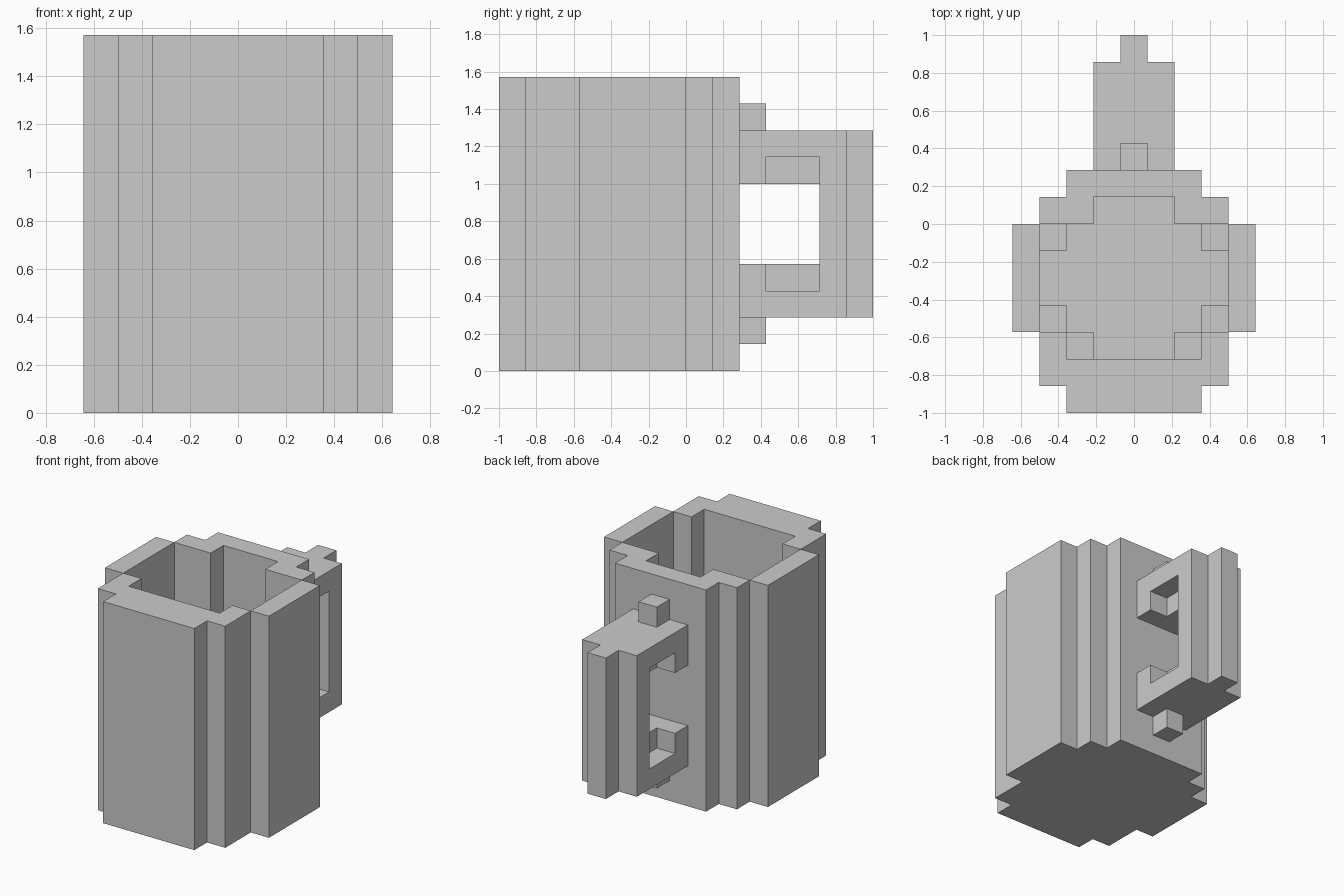
import bpy, bmesh
from itertools import product
from mathutils import Vector

if "Cube" in bpy.data.objects:
    bpy.data.objects.remove(bpy.data.objects["Cube"])

U = 2 / 14  # edge length of one block


def block(hw, y0, y1, z0, z1):
    """Blocks of a box centred on x = 0, reaching hw blocks to each side."""
    return set(product(range(-hw, hw + 1), range(y0, y1), range(z0, z1)))


def corner(x, y, z):
    """A pair of single blocks mirrored in x."""
    return {(x, y, z), (-x, y, z)}


def build(name, cells, solid):
    """Skin the blocks with the faces that are open to the air, then merge flat areas."""
    bm = bmesh.new()
    verts = {}

    def vert(p):
        if p not in verts:
            verts[p] = bm.verts.new(((p[0] - 0.5) * U, p[1] * U, p[2] * U))
        return verts[p]

    for c in sorted(cells):
        for axis, side in product(range(3), (0, 1)):
            n = list(c)
            n[axis] += 2 * side - 1
            if tuple(n) in solid:
                continue
            a, b = (axis + 1) % 3, (axis + 2) % 3
            quad = []
            for i, j in ((0, 0), (1, 0), (1, 1), (0, 1)):
                p = list(c)
                p[axis] += side
                p[a] += i
                p[b] += j
                quad.append(vert(tuple(p)))
            bm.faces.new(quad if side else quad[::-1])
    bmesh.ops.dissolve_limit(bm, angle_limit=0.01, verts=bm.verts[:], edges=bm.edges[:])
    mesh = bpy.data.meshes.new(name)
    bm.to_mesh(mesh)
    bm.free()
    obj = bpy.data.objects.new(name, mesh)
    bpy.context.collection.objects.link(obj)
    return obj


# Cup: stepped round body with a stepped cavity
H = 11
cup = block(4, -4, 0, 0, H) | block(3, -6, 1, 0, H) | block(2, -7, 2, 0, H)
cup -= block(3, -4, 0, 1, H) | block(2, -5, 0, 1, H) | block(1, -4, 1, 1, H)
# Rounding blocks around the cavity floor
cup |= corner(3, -1, 1) | corner(3, -4, 1) | corner(2, -5, 1)

# Handle: loop with a ridge on the back, hollowed inner edges and end nubs
handle = block(1, 2, 6, 2, 9) | block(0, 6, 7, 2, 9)
handle -= block(1, 2, 5, 4, 7)
for z in (3, 7):
    for y in (3, 4):
        handle -= corner(1, y, z)
for z in (1, 9):
    handle |= block(0, 2, 3, z, z + 1)

solid = cup | handle
build("cup", cup, solid)
build("handle", handle, solid)
